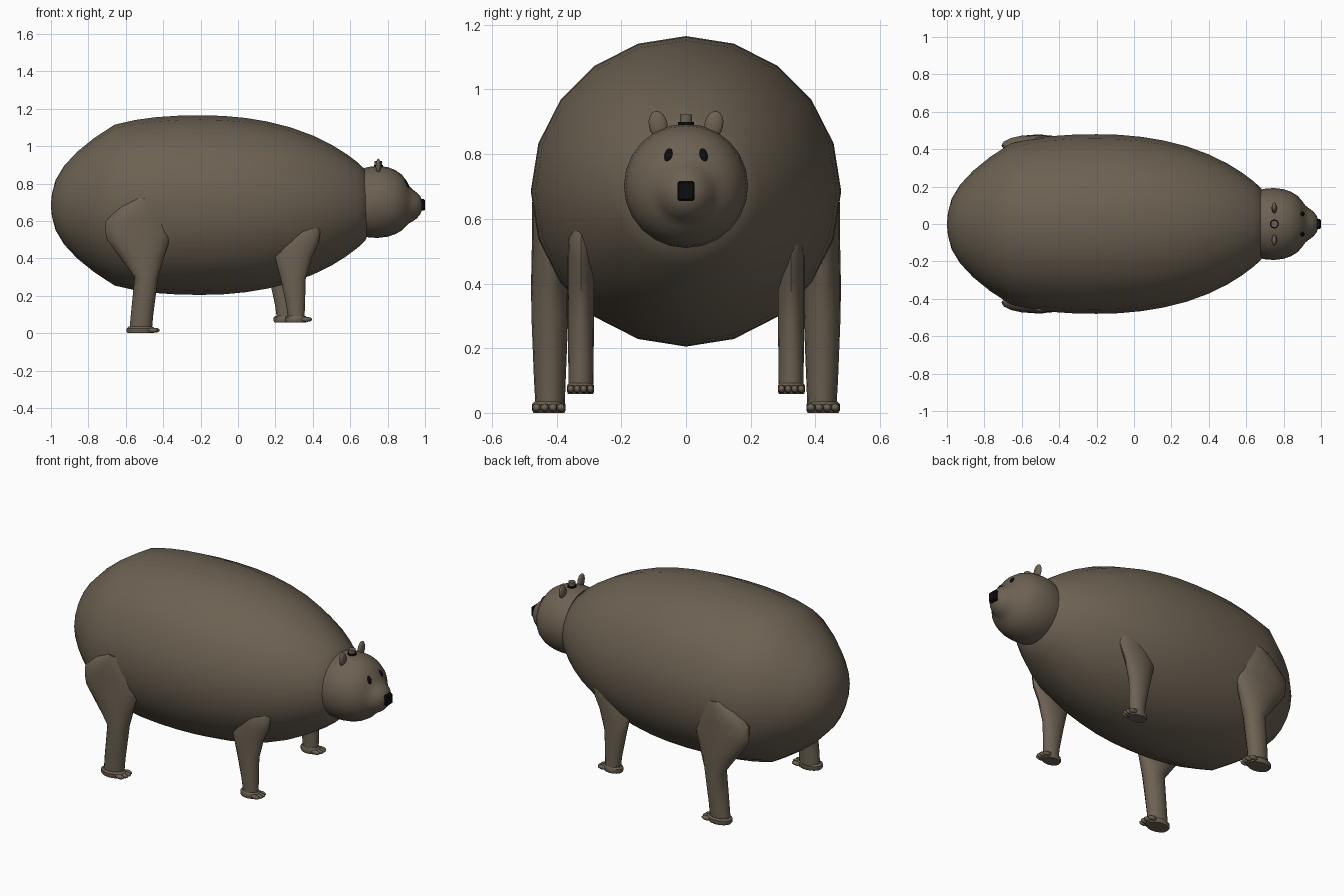
import bpy, bmesh, math
from mathutils import Vector, Matrix

if "Cube" in bpy.data.objects:
    bpy.data.objects.remove(bpy.data.objects["Cube"])


def material(name, rgb):
    m = bpy.data.materials.new(name)
    m.diffuse_color = (*rgb, 1)
    m.use_nodes = True
    m.node_tree.nodes["Principled BSDF"].inputs["Base Color"].default_value = m.diffuse_color
    return m


FUR = material("brown_fur", (0.15, 0.12, 0.085))
BLACK = material("black", (0.004, 0.004, 0.004))
WHITE = material("white", (0.85, 0.85, 0.85))


def finish(name, bm, mat, angle=35):
    bmesh.ops.recalc_face_normals(bm, faces=bm.faces)
    me = bpy.data.meshes.new(name)
    bm.to_mesh(me)
    bm.free()
    ob = bpy.data.objects.new(name, me)
    bpy.context.collection.objects.link(ob)
    me.materials.append(mat)
    bpy.ops.object.select_all(action='DESELECT')
    ob.select_set(True)
    bpy.context.view_layer.objects.active = ob
    bpy.ops.object.shade_smooth_by_angle(angle=math.radians(angle))
    return ob


def loft(name, rings, u, v, mat=FUR, n=20):
    """Skin elliptical rings (centre, radius along u, radius along v)."""
    bm = bmesh.new()
    u, v = Vector(u), Vector(v)
    loops = []
    for c, ru, rv in rings:
        loops.append([bm.verts.new(Vector(c) + u * ru * math.cos(2 * math.pi * i / n)
                                   + v * rv * math.sin(2 * math.pi * i / n)) for i in range(n)])
    for a, b in zip(loops, loops[1:]):
        for i in range(n):
            j = (i + 1) % n
            bm.faces.new((a[i], a[j], b[j], b[i]))
    bm.faces.new(loops[0])
    bm.faces.new(loops[-1])
    return finish(name, bm, mat)


def ellipsoid(name, loc, size, mat=FUR, rot=None, seg=16):
    bm = bmesh.new()
    bmesh.ops.create_uvsphere(bm, u_segments=seg, v_segments=seg // 2, radius=1)
    bm.transform(Matrix.Translation(loc) @ (rot or Matrix()) @ Matrix.Diagonal((*size, 1)))
    return finish(name, bm, mat, 60)


Y, Z, X = (0, 1, 0), (0, 0, 1), (1, 0, 0)

# Barrel body, turned around the x axis
body = [(-1, .01), (-.995, .06), (-.975, .135), (-.93, .21), (-.86, .285), (-.77, .358),
        (-.66, .43), (-.55, .455), (-.44, .47), (-.32, .478), (-.2, .48), (-.08, .477), (.04, .466),
        (.16, .446), (.28, .416), (.4, .372), (.5, .323), (.58, .273), (.64, .228), (.68, .19), (.72, .1)]
loft("body", [((x, 0, .685), r, r) for x, r in body], Y, Z)

# Head with a slightly drooping muzzle
head = [(.677, .70, .184), (.71, .701, .19), (.75, .702, .192), (.80, .702, .186), (.84, .701, .172),
        (.875, .699, .15), (.90, .695, .122), (.915, .688, .1), (.935, .683, .084),
        (.955, .683, .07), (.975, .684, .048), (.986, .685, .02)]
loft("head", [((x, 0, z), r, r) for x, z, r in head], Y, Z, n=24)

# Nose
bm = bmesh.new()
bmesh.ops.create_cube(bm, size=1)
bm.transform(Matrix.Translation((.983, 0, .686)) @ Matrix.Diagonal((.034, .054, .062, 1)))
bmesh.ops.bevel(bm, geom=bm.edges[:], offset=.006, segments=1, affect='EDGES')
finish("nose", bm, BLACK)

# Knob on the crown with a dark collar
loft("crown_collar", [((.75, 0, .885), .024, .024), ((.75, 0, .9), .024, .024)], X, Y, BLACK, 16)
loft("crown_knob", [((.75, 0, .89), .019, .019), ((.75, 0, .922), .019, .019)], X, Y, FUR, 16)

# Eyes and ears
for s, side in ((-1, "right"), (1, "left")):
    tilt = Matrix.Rotation(math.radians(-12 * s), 4, 'X')
    aim = Matrix.Rotation(math.radians(24 * s), 4, 'Z') @ Matrix.Rotation(math.radians(-32), 4, 'Y')
    ellipsoid(side + "_eye_white", (.888, s * .054, .794), (.015, .021, .033), WHITE, aim)
    ellipsoid(side + "_pupil", (.896, s * .053, .796), (.013, .015, .025), BLACK, aim)
    ellipsoid(side + "_ear", (.75, s * .086, .89), (.014, .029, .044), FUR, tilt)


def foot(name, x, y, z, rx, ry):
    # Rounded pad with four small toes
    loft(name, [((x, y, z), rx * .92, ry * .92), ((x, y, z + .008), rx, ry),
                ((x, y, z + .026), rx, ry), ((x, y, z + .035), rx * .85, ry * .85)], X, Y, FUR, 16)
    for i in range(4):
        t = (i - 1.5) / 1.5
        ellipsoid(f"{name}_toe_{i + 1}", (x + rx * (1.08 - .2 * abs(t)), y + t * ry * .72, z + .016),
                  (.028, ry * .27, .013), FUR, seg=10)


# Legs: rings of (x, z, x radius, y, y radius), mirrored across y
REAR = [(-.52, .02, .06, .42, .045), (-.513, .1, .06, .421, .049), (-.49, .3, .063, .421, .057),
        (-.512, .4, .115, .421, .058), (-.533, .5, .168, .42, .057), (-.535, .54, .174, .42, .056),
        (-.54, .6, .168, .42, .056), (-.515, .68, .11, .42, .055), (-.5, .72, .05, .42, .045)]
FRONT = [(.312, .07, .043, .325, .038), (.308, .15, .05, .325, .039), (.295, .29, .067, .325, .041),
         (.297, .41, .1, .325, .041), (.33, .48, .1, .325, .041), (.355, .54, .085, .325, .038),
         (.375, .575, .06, .315, .03)]
for s, side in ((-1, "right"), (1, "left")):
    loft(side + "_rear_leg", [((x, s * y, z), rx, ry) for x, z, rx, y, ry in REAR], X, Y, n=16)
    foot(side + "_rear_foot", -.52, s * .424, 0, .075, .052)
    # The left front leg steps slightly further back
    dx = -.06 if s > 0 else 0
    loft(side + "_front_leg", [((x + dx, s * y, z), rx, ry) for x, z, rx, y, ry in FRONT], X, Y, n=16)
    foot(side + "_front_foot", .31 + dx, s * .326, .058, .06, .042)
